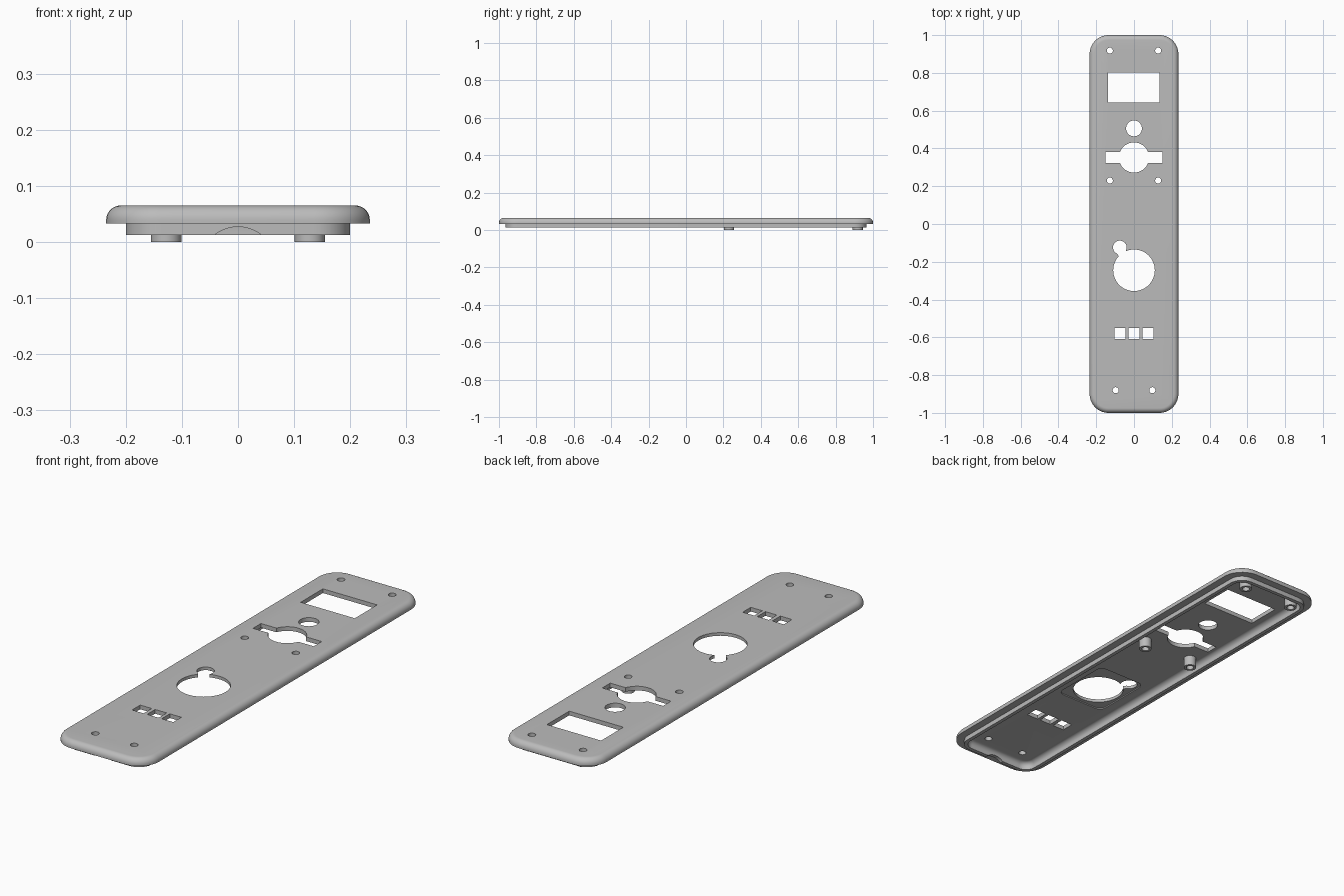
import bpy, bmesh, math
from mathutils import Matrix

if "Cube" in bpy.data.objects:
    bpy.data.objects.remove(bpy.data.objects["Cube"], do_unlink=True)

HALF_X, HALF_Y, CORNER = 0.235, 1.0, 0.1
TOP, FLOOR = 0.065, 0.046

grey = bpy.data.materials.new("satin grey")
grey.use_nodes = True
grey.diffuse_color = (0.5, 0.5, 0.5, 1)
grey.node_tree.nodes["Principled BSDF"].inputs["Base Color"].default_value = (0.5, 0.5, 0.5, 1)


def make_object(name, bm):
    bmesh.ops.recalc_face_normals(bm, faces=bm.faces)
    mesh = bpy.data.meshes.new(name)
    bm.to_mesh(mesh)
    bm.free()
    mesh.materials.append(grey)
    obj = bpy.data.objects.new(name, mesh)
    bpy.context.collection.objects.link(obj)
    return obj


def rounded_ring(bm, hx, hy, r, z, cx=0, cy=0, steps=10):
    ring = []
    for q, (sx, sy) in enumerate([(1, 1), (-1, 1), (-1, -1), (1, -1)]):
        for i in range(steps + 1):
            a = (q + i / steps) * math.pi / 2
            ring.append(bm.verts.new((cx + sx * (hx - r) + r * math.cos(a),
                                      cy + sy * (hy - r) + r * math.sin(a), z)))
    return ring


def stack(bm, rings):
    for a, b in zip(rings, rings[1:]):
        for i in range(len(a)):
            j = (i + 1) % len(a)
            bm.faces.new((a[i], a[j], b[j], b[i]))
    bm.faces.new(rings[0])
    bm.faces.new(rings[-1])


def box(x0, x1, y0, y1, z0=-0.1, z1=0.2, turn=0):
    bm = bmesh.new()
    m = (Matrix.Translation(((x0 + x1) / 2, (y0 + y1) / 2, (z0 + z1) / 2))
         @ Matrix.Rotation(turn, 4, "Z") @ Matrix.Diagonal((x1 - x0, y1 - y0, z1 - z0, 1)))
    bmesh.ops.create_cube(bm, size=1, matrix=m)
    return make_object("cutter", bm)


def cylinder(x, y, r, z0=-0.1, z1=0.2, sides=48, name="cutter"):
    bm = bmesh.new()
    bmesh.ops.create_cone(bm, cap_ends=True, segments=sides, radius1=r, radius2=r, depth=z1 - z0,
                          matrix=Matrix.Translation((x, y, (z0 + z1) / 2)))
    return make_object(name, bm)


def cut(target, cutter):
    cutter.hide_render = True
    mod = target.modifiers.new("cut", "BOOLEAN")
    mod.operation, mod.solver, mod.object = "DIFFERENCE", "EXACT", cutter
    graph = bpy.context.evaluated_depsgraph_get()
    result = bpy.data.meshes.new_from_object(target.evaluated_get(graph))
    target.modifiers.clear()
    target.data = result
    bpy.data.objects.remove(cutter, do_unlink=True)


def arc(inset, z, r, steps=8):
    # quarter round running from a vertical wall up to a flat surface
    return [(inset + r * (1 - math.cos(t)), z - r + r * math.sin(t))
            for t in (i / steps * math.pi / 2 for i in range(steps + 1))]


# Hollow cover plate: cavity, seating lip, overhanging rounded rim
profile = arc(0.052, FLOOR, 0.022)[::-1]
profile += [(0.052, 0.012), (0.035, 0.012), (0.035, 0.033), (0, 0.033)]
profile += arc(0, TOP, 0.026)
bm = bmesh.new()
stack(bm, [rounded_ring(bm, HALF_X - d, HALF_Y - d, max(CORNER - d, 0.02), z) for d, z in profile])
plate = make_object("cover_plate", bm)

# Shallow pocket under the lock opening
bm = bmesh.new()
stack(bm, [rounded_ring(bm, 0.122, 0.146, 0.03, z, 0, -0.226) for z in (0.02, FLOOR + 0.005)])
cut(plate, make_object("cutter", bm))

# Display window, round button and handle opening with side slots
cut(plate, box(-0.137, 0.134, 0.643, 0.802))
cut(plate, cylinder(0, 0.506, 0.042))
cut(plate, cylinder(0, 0.352, 0.08))
cut(plate, box(-0.152, 0.152, 0.324, 0.381))

# Lock opening with its small side hole and neck
cut(plate, cylinder(0, -0.245, 0.11, sides=64))
cut(plate, cylinder(-0.075, -0.124, 0.036))
cut(plate, box(-0.083, -0.037, -0.195, -0.125, turn=math.radians(32)))

# Three square indicator openings
for x in (-0.075, 0, 0.073):
    cut(plate, box(x - 0.029, x + 0.029, -0.608, -0.55))

# Arched cable notch in the front lip
bm = bmesh.new()
bmesh.ops.create_cone(bm, cap_ends=True, segments=96, radius1=0.066, radius2=0.066, depth=0.06,
                      matrix=Matrix.Translation((0, -0.955, -0.039)) @ Matrix.Rotation(math.pi / 2, 4, "X"))
cut(plate, make_object("cutter", bm))

# Screw holes and the hollow mounting posts beneath
parts = [plate]
for side, label in ((1, "left"), (-1, "right")):
    cut(plate, cylinder(side * 0.097, -0.88, 0.016, sides=32))
    for y, place in ((0.918, "back"), (0.23, "middle")):
        cut(plate, cylinder(side * 0.128, y, 0.016, sides=32))
        post = cylinder(side * 0.128, y, 0.027, 0, FLOOR + 0.002, 32, f"{place}_{label}_post")
        cut(post, cylinder(side * 0.128, y, 0.016, sides=32))
        parts.append(post)

bpy.ops.object.select_all(action="DESELECT")
for obj in parts:
    obj.select_set(True)
bpy.context.view_layer.objects.active = plate
bpy.ops.object.shade_smooth_by_angle(angle=math.radians(30))
